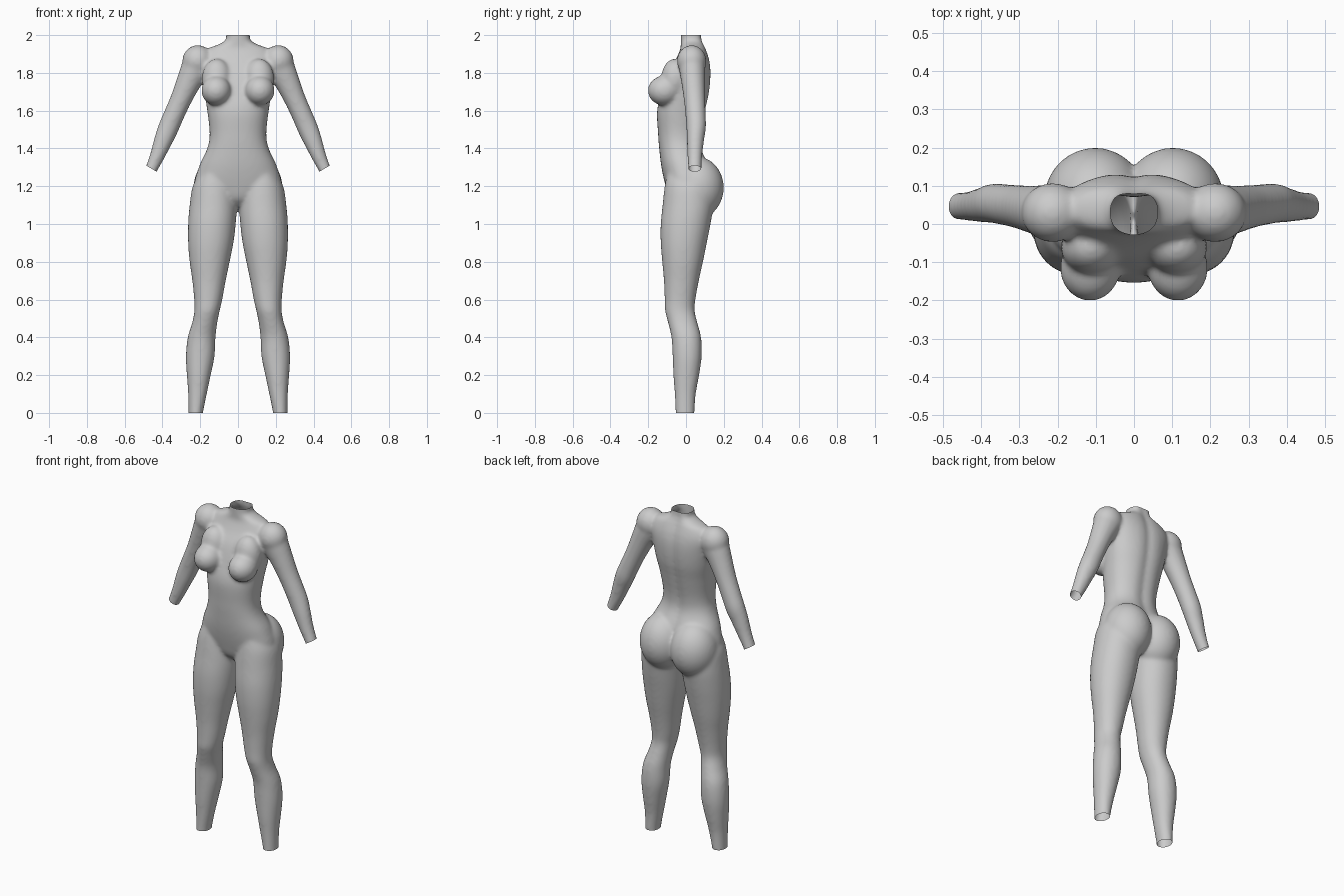
import bpy, bmesh, math
from mathutils import Vector, Matrix

if "Cube" in bpy.data.objects:
    bpy.data.objects.remove(bpy.data.objects["Cube"])

bm = bmesh.new()
SEG = 40


def spline(rows, steps=5):
    """Catmull-Rom through rows of section parameters."""
    out = []
    for i in range(len(rows) - 1):
        p = [Vector(rows[min(max(i + k, 0), len(rows) - 1)]) for k in (-1, 0, 1, 2)]
        for s in range(steps):
            t = s / steps
            out.append(0.5 * (2 * p[1] + (p[2] - p[0]) * t
                              + (2 * p[0] - 5 * p[1] + 4 * p[2] - p[3]) * t * t
                              + (3 * p[1] - p[0] - 3 * p[2] + p[3]) * t ** 3))
    return out + [Vector(rows[-1])]


def loft(rows, side=1, tilt=0.0, power=2.0, groove=0.0):
    """Closed tube; rows are (cx, cy, cz, rx, ry)."""
    loops = []
    for cx, cy, cz, rx, ry in spline(rows):
        loop = []
        for k in range(SEG):
            a = 2 * math.pi * k / SEG
            c, s = math.cos(a), math.sin(a)
            u = math.copysign(abs(c) ** (2 / power), c) * rx
            v = math.copysign(abs(s) ** (2 / power), s) * ry
            if s > 0:
                v -= groove * math.exp(-(u / 0.03) ** 2)
            loop.append(bm.verts.new((side * (cx + u * math.cos(tilt)), cy + v,
                                      cz + u * math.sin(tilt))))
        loops.append(loop)
    for a, b in zip(loops, loops[1:]):
        for k in range(SEG):
            n = (k + 1) % SEG
            bm.faces.new((a[k], a[n], b[n], b[k]))
    bm.faces.new(loops[0][::-1])
    bm.faces.new(loops[-1])


def ball(center, radii, side=1):
    m = Matrix.Translation((side * center[0], center[1], center[2])) @ Matrix.Diagonal((*radii, 1))
    bmesh.ops.create_uvsphere(bm, u_segments=40, v_segments=24, radius=1, matrix=m)


def box_rows(rows):
    """(z, x0, x1, y0, y1) extents to section rows."""
    return [((x0 + x1) / 2, (y0 + y1) / 2, z, (x1 - x0) / 2, (y1 - y0) / 2)
            for z, x0, x1, y0, y1 in rows]


# torso and neck: z, half width, front y, back y
torso = [(1.09, .03, -.04, .06), (1.13, .10, -.085, .10), (1.2, .222, -.108, .13),
         (1.3, .208, -.13, .125), (1.4, .163, -.142, .085), (1.48, .150, -.148, .083),
         (1.6, .163, -.153, .106), (1.7, .178, -.128, .127), (1.8, .19, -.095, .134),
         (1.87, .195, -.055, .126), (1.925, .165, -.03, .108), (1.95, .105, -.028, .098),
         (1.972, .068, -.028, .092), (2.0, .063, -.028, .09), (2.05, .063, -.028, .09)]
loft(box_rows([(z, -w, w, f, b) for z, w, f, b in torso]), power=2.25, groove=0.012)

# leg: z, inner x, outer x, front y, back y
leg = [(1.27, .05, .2, -.10, .10), (1.2, .015, .24, -.113, .14), (1.1, .006, .256, -.124, .145),
       (1.0, .012, .264, -.134, .13), (.9, .024, .264, -.134, .11), (.8, .044, .256, -.126, .09),
       (.7, .065, .242, -.117, .068), (.6, .083, .232, -.113, .05), (.54, .097, .231, -.111, .046),
       (.48, .109, .242, -.096, .06), (.4, .119, .266, -.077, .08), (.3, .124, .276, -.071, .083),
       (.2, .144, .271, -.067, .07), (.1, .165, .264, -.06, .052), (0, .185, .262, -.055, .045),
       (-.05, .187, .262, -.055, .045)]

# arm: centre x, y, z, radius across, radius in y
arm = [(.19, .03, 1.88, .07, .068), (.222, .032, 1.83, .077, .07), (.262, .038, 1.75, .066, .063),
       (.302, .045, 1.66, .057, .057), (.34, .051, 1.575, .055, .054), (.368, .054, 1.51, .055, .052),
       (.395, .05, 1.445, .050, .046), (.428, .047, 1.36, .040, .039), (.458, .046, 1.293, .033, .036),
       (.48, .046, 1.245, .033, .036)]

for side in (1, -1):
    loft(box_rows(leg), side, power=2.1)
    loft(arm, side, tilt=math.radians(27))
    ball((.213, .03, 1.863), (.082, .078, .084), side)      # shoulder cap
    ball((.102, .062, 1.192), (.134, .138, .163), side)     # hip back
    ball((.115, -.115, 1.706), (.079, .087, .079), side)    # chest front
    ball((.112, -.06, 1.765), (.08, .072, .11), side)       # upper chest slope

mesh = bpy.data.meshes.new("body")
bm.to_mesh(mesh)
bm.free()
body = bpy.data.objects.new("body", mesh)
bpy.context.collection.objects.link(body)

# fuse the parts into one skin and relax the joins
remesh = body.modifiers.new("fuse", 'REMESH')
remesh.mode = 'VOXEL'
remesh.voxel_size = 0.009
relax = body.modifiers.new("relax", 'SMOOTH')
relax.factor = 0.5
relax.iterations = 14
graph = bpy.context.evaluated_depsgraph_get()
skin = bpy.data.meshes.new_from_object(body.evaluated_get(graph))
body.modifiers.clear()
body.data = skin

# open ends at neck, ankles and wrists
bm = bmesh.new()
bm.from_mesh(skin)


def trim(co, no, keep=lambda f: True):
    faces = [f for f in bm.faces if keep(f.calc_center_median())]
    geom = faces + list({e for f in faces for e in f.edges}) + list({v for f in faces for v in f.verts})
    bmesh.ops.bisect_plane(bm, geom=geom, plane_co=co, plane_no=no, clear_outer=True)


trim((0, 0, 2), (0, 0, 1))
trim((0, 0, 0), (0, 0, -1))
for side in (1, -1):
    trim((side * .458, 0, 1.293), (side * .5, 0, -.86),
         lambda c: c.x * side > .36 and c.z < 1.42)
bmesh.ops.recalc_face_normals(bm, faces=bm.faces)
for f in bm.faces:
    f.smooth = True
bm.to_mesh(skin)
bm.free()
